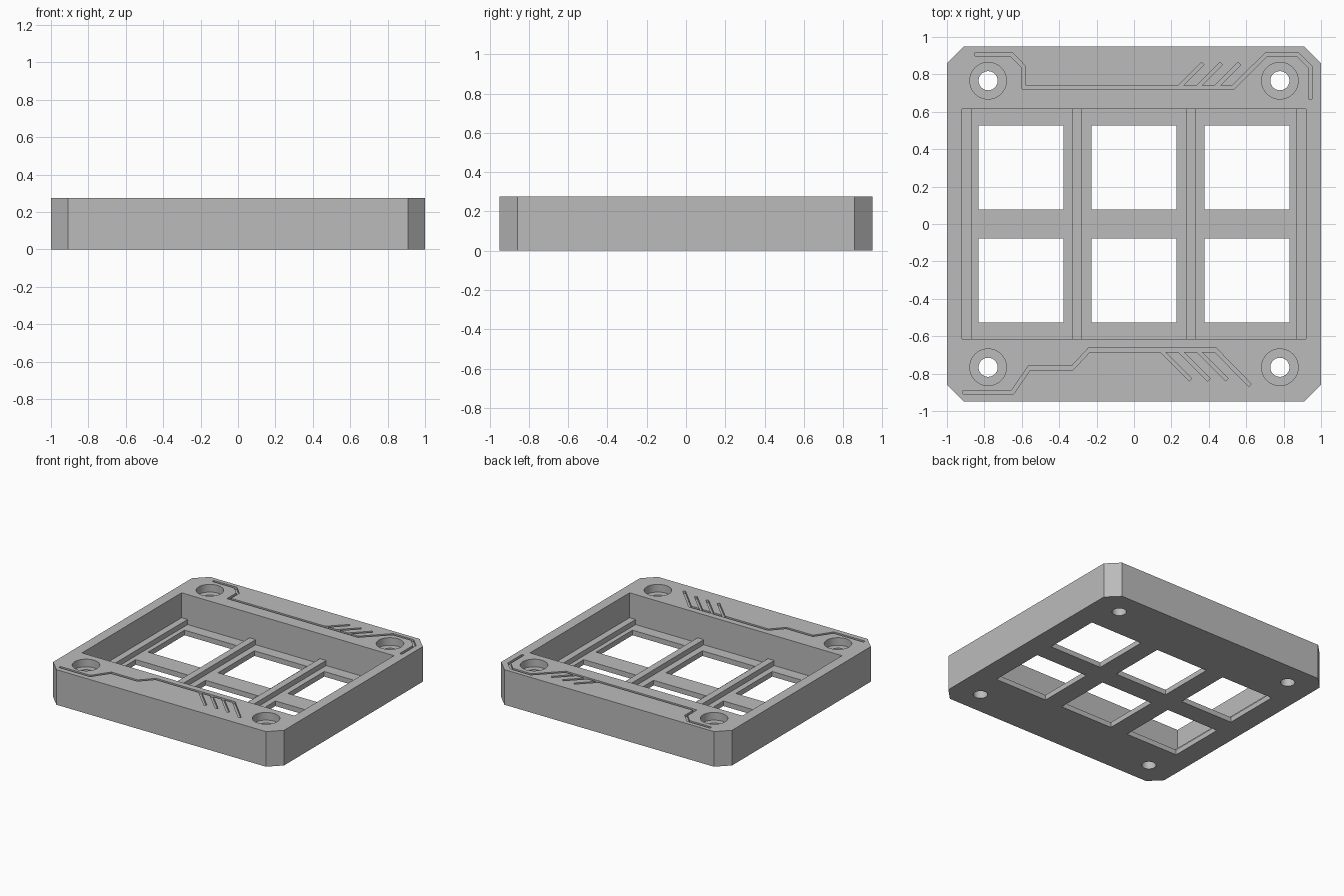
import bpy
import bmesh
import math
from mathutils import Vector

if "Cube" in bpy.data.objects:
    bpy.data.objects.remove(bpy.data.objects["Cube"])

HEIGHT, FLOOR, RIB_TOP = 0.275, 0.04, 0.08
GROOVE = 0.02

grey = bpy.data.materials.new("plain grey")
grey.use_nodes = True
grey.diffuse_color = (0.5, 0.5, 0.5, 1)
grey.node_tree.nodes["Principled BSDF"].inputs["Base Color"].default_value = (0.5, 0.5, 0.5, 1)


def prism(name, outline, z0, z1):
    """Upright solid over a flat outline."""
    bm = bmesh.new()
    base = bm.faces.new([bm.verts.new((x, y, z0)) for x, y in outline])
    top = bmesh.ops.extrude_face_region(bm, geom=[base])["geom"]
    for v in top:
        if isinstance(v, bmesh.types.BMVert):
            v.co.z = z1
    bmesh.ops.recalc_face_normals(bm, faces=bm.faces)
    mesh = bpy.data.meshes.new(name)
    bm.to_mesh(mesh)
    bm.free()
    mesh.materials.append(grey)
    obj = bpy.data.objects.new(name, mesh)
    bpy.context.collection.objects.link(obj)
    return obj


def rectangle(cx, cy, hx, hy):
    return [(cx - hx, cy - hy), (cx + hx, cy - hy), (cx + hx, cy + hy), (cx - hx, cy + hy)]


def circle(cx, cy, r, n=48):
    return [(cx + r * math.cos(math.tau * i / n), cy + r * math.sin(math.tau * i / n)) for i in range(n)]


def ribbon(points, width=0.02):
    """Outline of a constant-width path with mitred corners."""
    pts = [Vector(p) for p in points]
    dirs = [(b - a).normalized() for a, b in zip(pts, pts[1:])]
    left, right = [], []
    for i, p in enumerate(pts):
        a, b = dirs[max(i - 1, 0)], dirs[min(i, len(dirs) - 1)]
        na, nb = Vector((-a.y, a.x)), Vector((-b.y, b.x))
        mitre = (na + nb).normalized()
        offset = mitre * (width / 2 / mitre.dot(na))
        left.append(p + offset)
        right.append(p - offset)
    return left + right[::-1]


def cut(target, outline, z0, z1=HEIGHT + 0.05):
    cutter = prism("cutter", outline, z0, z1)
    cutter.hide_render = True
    mod = target.modifiers.new("cut", 'BOOLEAN')
    mod.operation, mod.solver, mod.object = 'DIFFERENCE', 'EXACT', cutter
    bpy.context.view_layer.objects.active = target
    bpy.ops.object.modifier_apply(modifier=mod.name)
    bpy.data.objects.remove(cutter)


# Tray body with chamfered corners
X, Y, C = 1.0, 0.95, 0.092
body = prism("tray_body", [(-X + C, -Y), (X - C, -Y), (X, -Y + C), (X, Y - C),
                           (X - C, Y), (-X + C, Y), (-X, Y - C), (-X, -Y + C)], 0, HEIGHT)

# Pocket and six floor windows
cut(body, rectangle(0, 0, 0.92, 0.616), FLOOR)
for x in (-0.605, 0, 0.605):
    for y in (-0.302, 0.302):
        cut(body, rectangle(x, y, 0.227, 0.225), -0.1)

# Counterbored corner holes
for x in (-0.78, 0.78):
    for y in (-0.766, 0.766):
        cut(body, circle(x, y, 0.098), HEIGHT - 0.06)
        cut(body, circle(x, y, 0.051), -0.1)

# Engraved circuit lines
back_line = [(-0.85, 0.907), (-0.655, 0.907), (-0.59, 0.84), (-0.59, 0.731), (0.53, 0.731),
             (0.708, 0.907), (0.875, 0.907), (0.942, 0.84), (0.942, 0.668)]
front_line = [(-0.915, -0.9), (-0.65, -0.9), (-0.56, -0.77), (-0.33, -0.77),
              (-0.24, -0.674), (0.436, -0.674), (0.62, -0.862)]
lines = [back_line, front_line]
for i in range(3):
    s = 0.098 * i
    lines.append([(0.245 + s, 0.735), (0.368 + s, 0.858)])
    lines.append([(0.147 + s, -0.678), (0.302 + s, -0.833)])
for line in lines:
    cut(body, ribbon(line), HEIGHT - GROOVE)

# Dividing ribs on the pocket floor
for name, x in (("right_edge_rib", -0.895), ("right_rib", -0.305),
                ("left_rib", 0.305), ("left_edge_rib", 0.895)):
    prism(name, rectangle(x, 0, 0.027, 0.618), FLOOR - 0.01, RIB_TOP)

# Smooth only the round hole walls
bpy.ops.object.select_all(action='DESELECT')
body.select_set(True)
bpy.context.view_layer.objects.active = body
bpy.ops.object.shade_smooth_by_angle(angle=math.radians(30))
